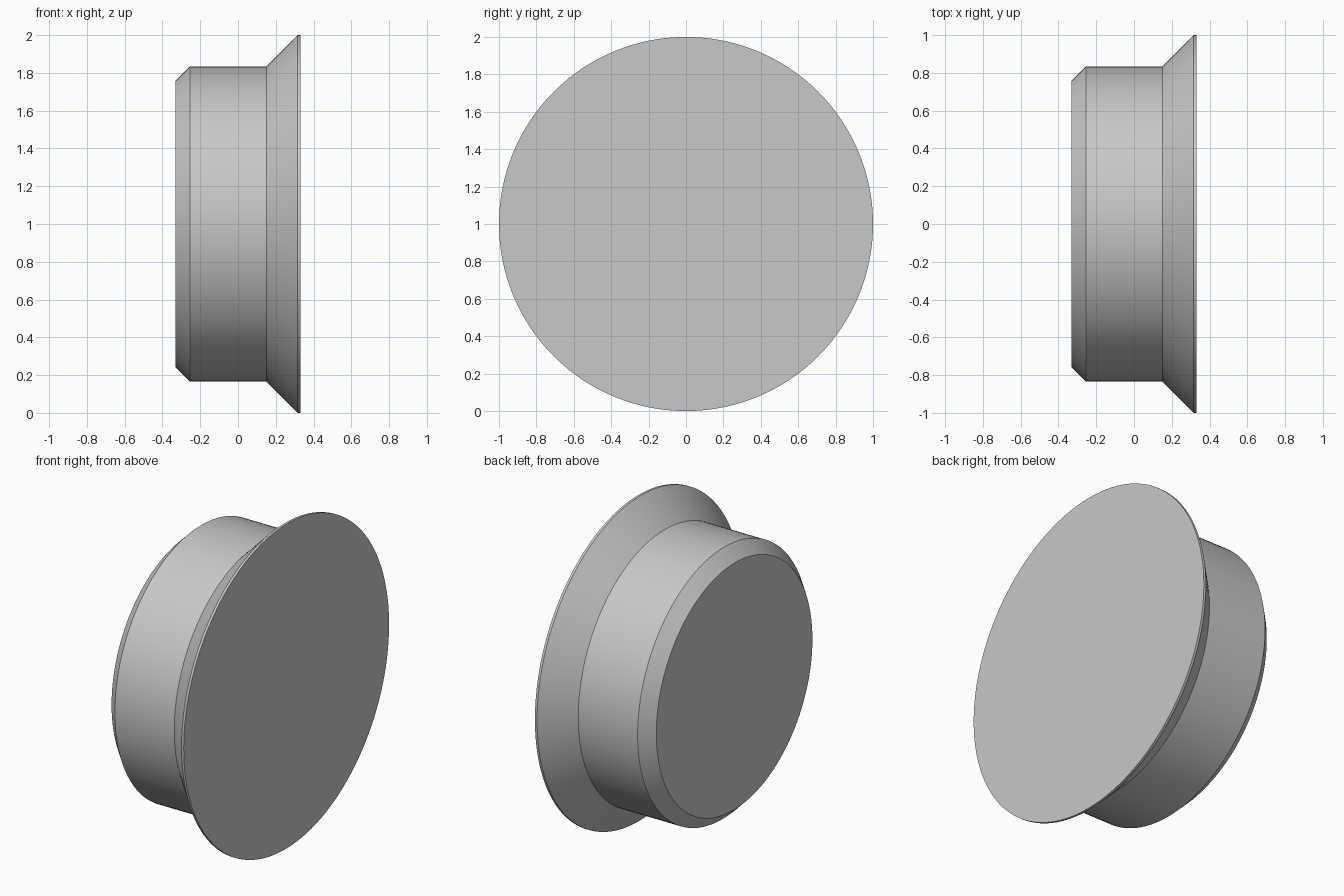
import bpy
import bmesh
from math import cos, sin, pi, radians

default = bpy.data.objects.get("Cube")
if default:
    bpy.data.objects.remove(default, do_unlink=True)

SEGMENTS = 128

# Single plain grey
grey = bpy.data.materials.new("plain grey")
grey.use_nodes = True
colour = (0.58, 0.58, 0.58, 1)
grey.diffuse_color = colour
grey.node_tree.nodes["Principled BSDF"].inputs["Base Color"].default_value = colour

# Turned outline as (x, radius): chamfered end, barrel, flared rim, thin lip
profile = [(-0.33, 0.76), (-0.255, 0.835), (0.15, 0.835), (0.315, 1.0), (0.33, 1.0)]


def turned_part(name, outline):
    """Solid of revolution about the x axis, capped at both ends."""
    bm = bmesh.new()
    rings = []
    for x, r in outline:
        angles = [2 * pi * i / SEGMENTS for i in range(SEGMENTS)]
        rings.append([bm.verts.new((x, r * cos(a), r * sin(a))) for a in angles])
    for low, high in zip(rings, rings[1:]):
        for i in range(SEGMENTS):
            j = (i + 1) % SEGMENTS
            bm.faces.new((low[i], low[j], high[j], high[i]))
    bm.faces.new(rings[0])
    bm.faces.new(rings[-1])
    bmesh.ops.recalc_face_normals(bm, faces=bm.faces)
    mesh = bpy.data.meshes.new(name)
    bm.to_mesh(mesh)
    bm.free()
    mesh.materials.append(grey)
    obj = bpy.data.objects.new(name, mesh)
    bpy.context.collection.objects.link(obj)
    return obj


plug = turned_part("flanged_plug", profile)
plug.location.z = 1.0

# Smooth round walls with crisp rims
bpy.ops.object.select_all(action="DESELECT")
plug.select_set(True)
bpy.context.view_layer.objects.active = plug
bpy.ops.object.shade_smooth_by_angle(angle=radians(30))
